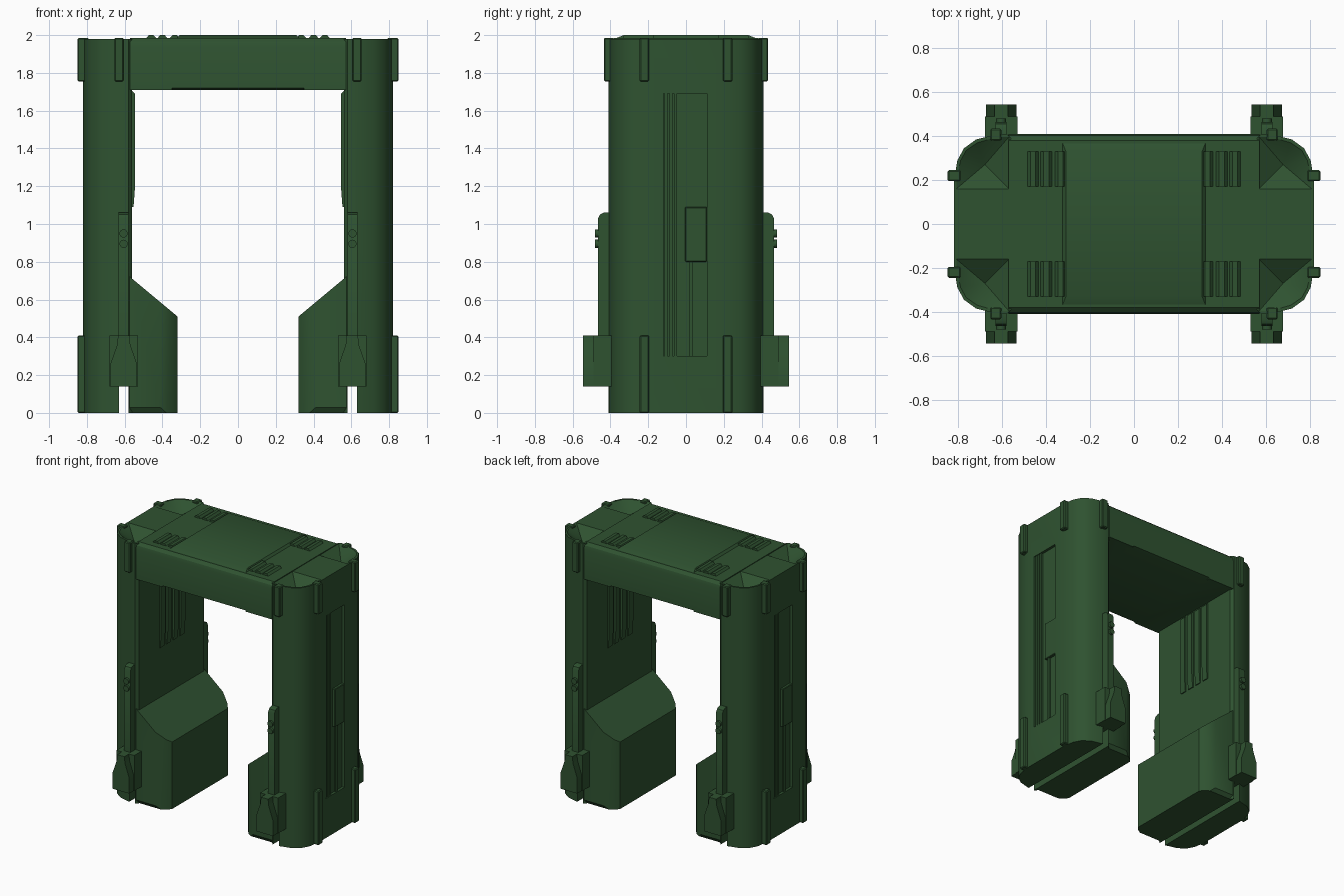
import bpy, bmesh, math
from mathutils import Matrix, Vector

if "Cube" in bpy.data.objects:
    bpy.data.objects.remove(bpy.data.objects["Cube"])

green = bpy.data.materials.new("dark green")
green.diffuse_color = (0.028, 0.085, 0.03, 1)
green.use_nodes = True
green.node_tree.nodes["Principled BSDF"].inputs["Base Color"].default_value = green.diffuse_color
parts = []          # everything belonging to one half (right side)


def finish(name, bm, keep=True):
    bmesh.ops.recalc_face_normals(bm, faces=bm.faces)
    me = bpy.data.meshes.new(name)
    bm.to_mesh(me)
    bm.free()
    me.materials.append(green)
    ob = bpy.data.objects.new(name, me)
    bpy.context.collection.objects.link(ob)
    if keep:
        parts.append(ob)
    return ob


def prism_bm(pts, axis, a, b):
    """Extrude a 2D outline along an axis from a to b."""
    place = {'x': lambda p, t: (t, p[0], p[1]),
             'y': lambda p, t: (p[0], t, p[1]),
             'z': lambda p, t: (p[0], p[1], t)}[axis]
    bm = bmesh.new()
    lo = [bm.verts.new(place(p, a)) for p in pts]
    hi = [bm.verts.new(place(p, b)) for p in pts]
    bm.faces.new(lo)
    bm.faces.new(hi)
    n = len(pts)
    for i in range(n):
        bm.faces.new((lo[i], lo[(i + 1) % n], hi[(i + 1) % n], hi[i]))
    return bm


def prism(name, pts, axis, a, b, keep=True):
    return finish(name, prism_bm(pts, axis, a, b), keep)


def box(name, x0, x1, y0, y1, z0, z1, bevel=0, keep=True):
    bm = prism_bm([(x0, y0), (x1, y0), (x1, y1), (x0, y1)], 'z', z0, z1)
    if bevel:
        bmesh.ops.bevel(bm, geom=bm.edges[:], offset=bevel, segments=1, affect='EDGES')
    return finish(name, bm, keep)


def cut(ob, cutter):
    cutter.hide_render = True
    m = ob.modifiers.new("cut", 'BOOLEAN')
    m.operation, m.solver, m.object = 'DIFFERENCE', 'EXACT', cutter
    bpy.context.view_layer.objects.active = ob
    bpy.ops.object.modifier_apply(modifier=m.name)
    bpy.data.objects.remove(cutter)


def mirrored(pts):
    return pts + [(x, -y) for x, y in reversed(pts)]


# leg column with rounded outer corners
leg = prism("leg", mirrored([(.56, .39), (.58, .41), (.62, .41), (.72, .385),
                             (.775, .345), (.805, .29), (.82, .2)]), 'z', 0, 1.98)
cut(leg, box("groove_cutter", .58, .63, -1, 1, -.1, .14, keep=False))
cut(leg, box("side_recess_cutter", .8, .9, -.12, .11, .3, 1.69, keep=False))

# sunken corner pockets on top of the leg
for s in (-1, 1):
    rim = [(.57, .16), (.81, .16), (.808, .21), (.79, .29), (.765, .335),
           (.715, .37), (.62, .397), (.57, .397)]
    bm = bmesh.new()
    tip = bm.verts.new((.68, .27 * s, 1.9))
    mid = [bm.verts.new((x, y * s, 1.98)) for x, y in rim]
    top = [bm.verts.new((x, y * s, 2.05)) for x, y in rim]
    bm.faces.new(top)
    for i in range(len(rim)):
        j = (i + 1) % len(rim)
        bm.faces.new((mid[i], mid[j], tip))
        bm.faces.new((mid[i], mid[j], top[j], top[i]))
    cut(leg, finish("pocket_cutter", bm, False))

# inner foot block: chamfered plan, sloped top, bevelled bottom
bm = prism_bm(mirrored([(.32, .335), (.345, .365), (.41, .405), (.575, .405)]), 'z', 0, .8)
n = Vector((-.2, 0, .24)).normalized()
for co, no in (((.32, 0, .51), n),
               ((.36, .41, 0), Vector((0, 1, -.7))), ((.36, -.41, 0), Vector((0, -1, -.7)))):
    co = Vector(co)
    if no.z < 0:
        co.z = .035
    res = bmesh.ops.bisect_plane(bm, geom=bm.verts[:] + bm.edges[:] + bm.faces[:],
                                 plane_co=co, plane_no=no, clear_outer=True)
    edges = [g for g in res['geom_cut'] if isinstance(g, bmesh.types.BMEdge)]
    bmesh.ops.holes_fill(bm, edges=edges)
finish("foot_block", bm)

# strips, latch box and rod inside the outer side recess
for y in (-.105, -.08, -.055):
    box("side_strip", .79, .815, y - .008, y + .008, .3, 1.69)
box("side_latch", .79, .82, -.005, .11, .8, 1.09, .004)
box("side_rail", .79, .812, .015, .035, .3, .8)

# wedge slats on the inner wall
for y in (-.12, -.04, .04, .12):
    prism("inner_slat", [(.565, 1.09), (.553, 1.09), (.545, 1.2), (.545, 1.69), (.565, 1.71)],
          'y', y - .025, y + .025)

for s in (-1, 1):
    def ybox(name, x0, x1, y0, y1, z0, z1, bevel=0):
        box(name, x0, x1, min(y0 * s, y1 * s), max(y0 * s, y1 * s), z0, z1, bevel)
    # corner clips, top and bottom
    ybox("top_side_clip", .79, .85, .195, .245, 1.755, 1.985, .006)
    ybox("top_front_clip", .605, .655, .38, .435, 1.755, 1.985, .006)
    ybox("bottom_side_clip", .79, .85, .195, .245, 0, .41, .006)
    # thruster pod: backing box and tapered nose
    ybox("pod_back", .53, .68, .39, .49, .14, .41)
    prism("pod_nose", [(.535, .14), (.675, .14), (.675, .26), (.64, .36), (.635, .41),
                       (.575, .41), (.57, .36), (.535, .26)], 'y', .4 * s, .545 * s)
    # vertical rod with rounded top and two bolts
    prism("front_rod", [(.40 * s, .38), (.465 * s, .38), (.465 * s, 1.03), (.455 * s, 1.05),
                        (.435 * s, 1.06), (.40 * s, 1.06)], 'x', .58, .632)
    for z in (.895, .95):
        prism("rod_bolt", [(.606 + .022 * math.cos(i * math.pi / 6),
                            z + .022 * math.sin(i * math.pi / 6)) for i in range(12)],
              'y', .44 * s, .482 * s)
    # raised ribs on the roof
    for x in (.335, .4, .46):
        prism("roof_rib", [(x - .03, 1.98), (x - .012, 2), (x + .012, 2), (x + .03, 1.98)],
              'y', .17 * s, .33 * s)

# the other half is the same turned by 180 degrees
turn = Matrix.Rotation(math.pi, 4, 'Z')
for ob in parts[:]:
    twin = bpy.data.objects.new(ob.name + "_left", ob.data.copy())
    twin.data.transform(turn)
    bpy.context.collection.objects.link(twin)
    parts.append(twin)

# cross beam with softened long edges and cut-away lower front edges
half = [(.41, 1.71), (.41, 1.94), (.403, 1.965), (.38, 1.985)]
beam = prism("cross_beam", half + [(-y, z) for y, z in reversed(half)], 'x', -.572, .572)
for s in (-1, 1):
    bm = bmesh.new()
    for x, y, z in ((.35, .43, 1.69), (.35, .43, 1.725), (.35, .3, 1.69)):
        for k in (-1, 1):
            bm.verts.new((x * k, y * s, z))
    bmesh.ops.convex_hull(bm, input=bm.verts[:])
    cut(beam, finish("edge_cutter", bm, False))

# raised roof plate
bm = bmesh.new()
for x, y, z in ((.33, .38, 1.98), (.31, .33, 2.0)):
    for i in (-1, 1):
        for j in (-1, 1):
            bm.verts.new((x * i, y * j, z))
bmesh.ops.convex_hull(bm, input=bm.verts[:])
finish("roof_plate", bm)

# smooth shading on gentle curves only
bpy.ops.object.select_all(action='DESELECT')
for ob in parts:
    ob.select_set(True)
bpy.context.view_layer.objects.active = leg
bpy.ops.object.shade_smooth_by_angle(angle=math.radians(32))
